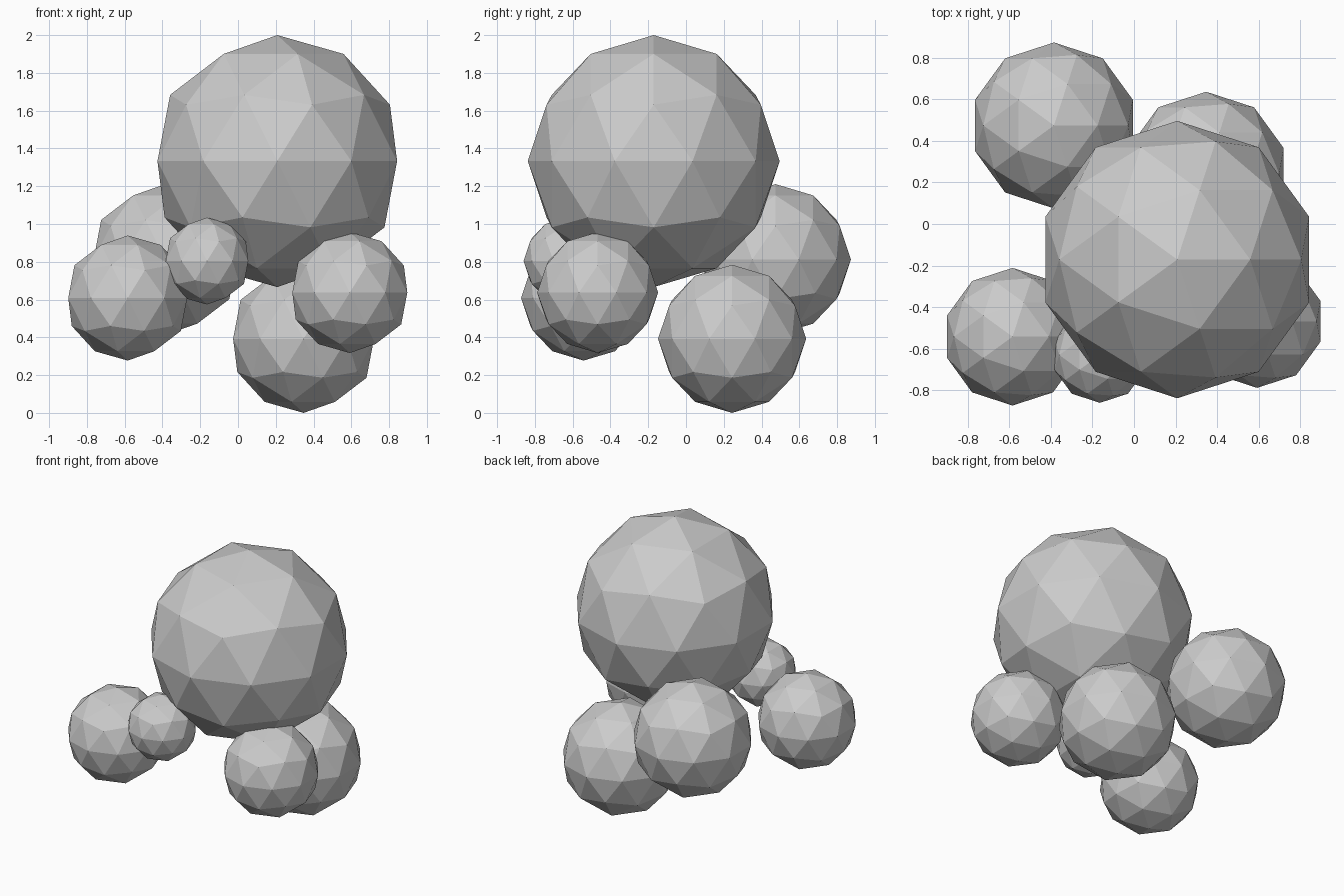
import bpy

if "Cube" in bpy.data.objects:
    bpy.data.objects.remove(bpy.data.objects["Cube"])


def ball(name, centre, radius):
    """Flat-shaded 80-face ball."""
    bpy.ops.mesh.primitive_ico_sphere_add(subdivisions=2, radius=radius, location=centre)
    bpy.context.object.name = name


# Large upper ball
ball("large_ball", (0.208, -0.171, 1.333), 0.667)

# Back balls
ball("back_left_ball", (-0.385, 0.474, 0.812), 0.399)
ball("bottom_ball", (0.347, 0.244, 0.392), 0.392)

# Front balls
ball("front_left_ball", (-0.584, -0.542, 0.608), 0.331)
ball("front_small_ball", (-0.164, -0.63, 0.804), 0.23)
ball("front_right_ball", (0.592, -0.468, 0.637), 0.32)
